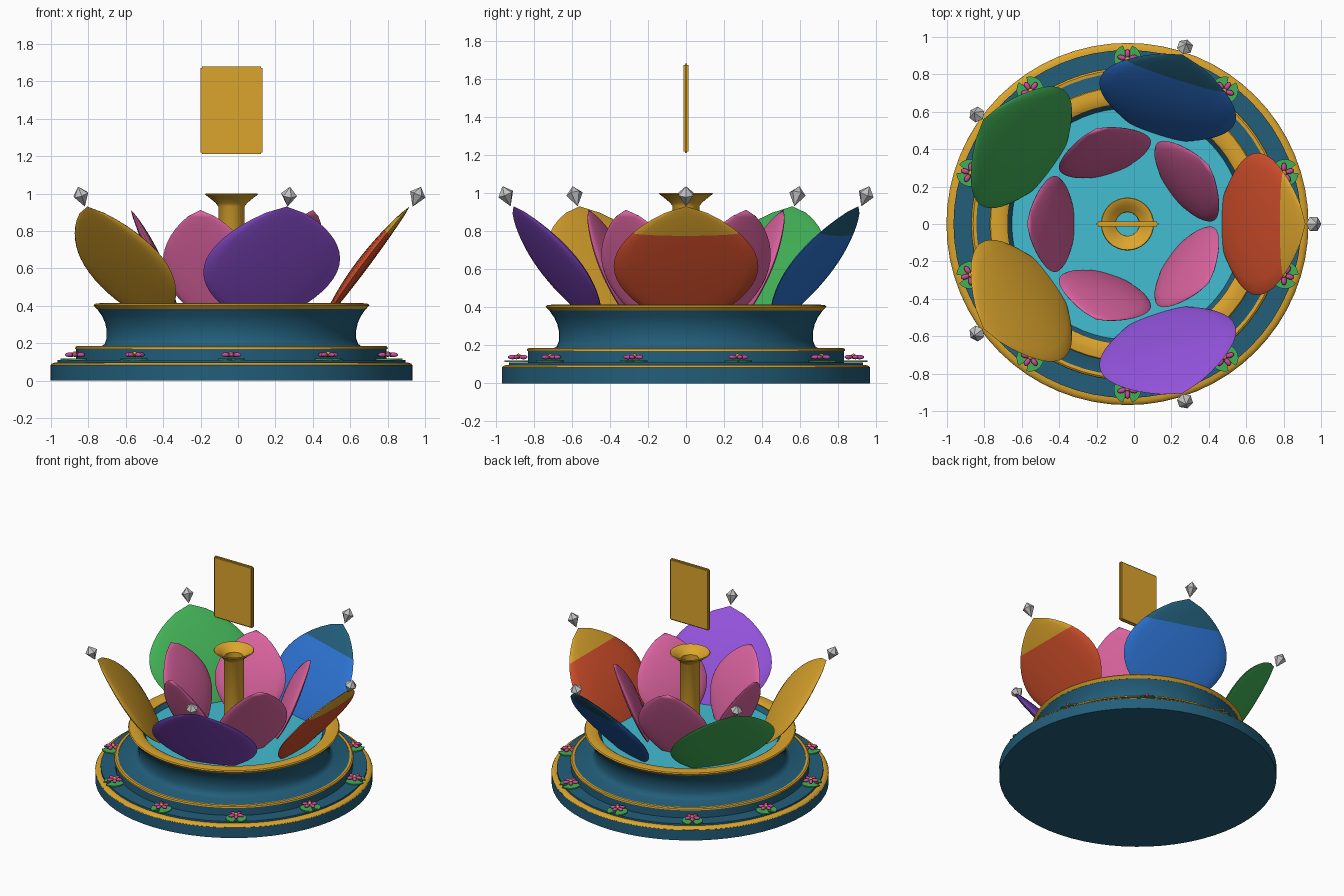
import bpy, bmesh, math
from mathutils import Vector, Matrix

if "Cube" in bpy.data.objects:
    bpy.data.objects.remove(bpy.data.objects["Cube"])

CX = -0.035  # axis of the fountain
AXIS = Matrix.Translation((CX, 0, 0))


def material(name, *rgb):
    lin = [((c / 255 + 0.055) / 1.055) ** 2.4 for c in rgb] + [1]
    m = bpy.data.materials.new(name)
    m.use_nodes = True
    m.diffuse_color = lin
    m.node_tree.nodes["Principled BSDF"].inputs["Base Color"].default_value = lin
    return m


teal = material("deep teal", 34, 94, 122)
gold = material("gold", 220, 165, 45)
water_blue = material("water cyan", 66, 190, 210)
red = material("orange red", 212, 80, 44)
blue = material("blue", 45, 115, 210)
green = material("green", 66, 176, 86)
purple = material("purple", 146, 82, 218)
pink = material("pink", 220, 100, 160)
silver = material("silver", 195, 195, 195)
magenta = material("magenta", 205, 75, 155)


def finish(name, bm, mats, matrix=AXIS, angle=40):
    """Turn a bmesh into an object; angle 0 keeps it flat shaded."""
    bmesh.ops.remove_doubles(bm, verts=bm.verts, dist=1e-5)
    bmesh.ops.recalc_face_normals(bm, faces=bm.faces)
    me = bpy.data.meshes.new(name)
    bm.to_mesh(me)
    bm.free()
    for m in mats:
        me.materials.append(m)
    ob = bpy.data.objects.new(name, me)
    bpy.context.collection.objects.link(ob)
    ob.matrix_world = matrix
    if angle:
        bpy.ops.object.select_all(action='DESELECT')
        ob.select_set(True)
        bpy.context.view_layer.objects.active = ob
        bpy.ops.object.shade_smooth_by_angle(angle=math.radians(angle))
    return ob


def skin(rings, wrap=False, split=None):
    """Join closed rings of points; faces from ring number split on use slot 1."""
    bm = bmesh.new()
    rows = [[bm.verts.new(p) for p in ring] for ring in rings]
    pairs = list(zip(rows, rows[1:])) + ([(rows[-1], rows[0])] if wrap else [])
    for i, (a, b) in enumerate(pairs):
        for j in range(len(a)):
            k = (j + 1) % len(a)
            f = bm.faces.new((a[j], a[k], b[k], b[j]))
            f.material_index = int(split is not None and i >= split)
    return bm


def lathe(name, profile, mat, wrap=False, n=64):
    turn = [math.tau * j / n for j in range(n)]
    rings = [[(r * math.cos(a), r * math.sin(a), z) for a in turn] for r, z in profile]
    return finish(name, skin(rings, wrap), [mat])


# Stepped base, concave neck and basin wall
lathe("basin_body", [
    (0, 0), (0.967, 0), (0.967, 0.082), (0.93, 0.09), (0.93, 0.11), (0.83, 0.11),
    (0.83, 0.175), (0.81, 0.18), (0.7, 0.18), (0.678, 0.195), (0.667, 0.225),
    (0.667, 0.27), (0.676, 0.31), (0.692, 0.345), (0.72, 0.385), (0.66, 0.39),
    (0.645, 0.395), (0.615, 0.355), (0, 0.34)], teal)
lathe("basin_rim", [(0.72, 0.383), (0.738, 0.402), (0.732, 0.41), (0.7, 0.414),
                    (0.66, 0.412), (0.64, 0.4), (0.645, 0.385)], gold, True)
lathe("base_trim", [(0.968, 0.08), (0.962, 0.09), (0.945, 0.096), (0.928, 0.097),
                    (0.928, 0.08)], gold, True)
lathe("step_trim", [(0.836, 0.17), (0.834, 0.18), (0.825, 0.186), (0.808, 0.184),
                    (0.808, 0.17)], gold, True)
lathe("water", [(0, 0.35), (0.618, 0.35), (0.618, 0.364), (0, 0.364)], water_blue)

# Hollow central spout with a flared lip
lathe("spout", [(0.07, 0.35), (0.07, 0.93), (0.085, 0.95), (0.115, 0.975),
                (0.142, 0.995), (0.138, 1.0), (0.128, 0.998), (0.095, 0.975),
                (0.064, 0.95), (0.062, 0.35)], gold, True, 32)

# Floating panel
bm = bmesh.new()
bmesh.ops.create_cube(bm, size=1, matrix=Matrix.Translation((0, 0, 1.445))
                      @ Matrix.Diagonal((0.33, 0.028, 0.47, 1)))
bmesh.ops.bevel(bm, geom=bm.edges, offset=0.008, segments=2, affect='EDGES')
finish("floating_panel", bm, [gold])


def petal(name, angle, r0, r1, top, width, mats):
    """Lens-shaped leaf leaning outwards along a slightly bowed spine."""
    steps, sides, low = 18, 20, 0.3

    def spine(t):
        return Vector((r0 + (r1 - r0) * t - 0.08 * t * (1 - t), 0, low + (top - low) * t))

    rings = []
    for i in range(steps + 1):
        t = i / steps
        along = spine(t + 0.01) - spine(t - 0.01)
        normal = Vector((along.z, 0, -along.x)).normalized()
        swell = max(math.sin(math.pi * t), 0) ** 0.7
        rings.append([spine(t) + Vector((0, width * swell * math.cos(a), 0))
                      + normal * 0.033 * swell * math.sin(a)
                      for a in (math.tau * j / sides for j in range(sides))])
    split = 14 if len(mats) > 1 else None
    finish(name, skin(rings, split=split), mats,
           AXIS @ Matrix.Rotation(angle, 4, 'Z'), 60)


# Five coloured outer petals with gems, five pink inner petals between them
outer = [[red, gold], [blue, teal], [green], [gold], [purple]]
for k, mats in enumerate(outer):
    a = math.tau * k / 5
    petal(f"outer_petal_{k + 1}", a, 0.48, 0.952, 0.93, 0.38, mats)
    petal(f"inner_petal_{k + 1}", a + math.pi / 5, 0.28, 0.538, 0.912, 0.257, [pink])
    bm = skin([[(r * math.cos(math.tau * j / 6), r * math.sin(math.tau * j / 6), z)
                for j in range(6)] for r, z in ((0, -0.06), (0.044, 0.01), (0, 0.055))])
    finish(f"gem_{k + 1}", bm, [silver], AXIS @ Matrix.Rotation(a, 4, 'Z')
           @ Matrix.Translation((0.992, 0, 0.985)) @ Matrix.Rotation(0.4, 4, 'Y'), 0)

# Ten water lilies on the lower step
for k in range(10):
    place = (AXIS @ Matrix.Rotation(math.tau * (k + 0.5) / 10, 4, 'Z')
             @ Matrix.Translation((0.88, 0, 0)))
    # Notched pad
    bm = bmesh.new()
    rim = [math.radians(20 + 320 * j / 20) for j in range(21)]
    pad = bm.faces.new([bm.verts.new((0.02, 0, 0.111))] + [
        bm.verts.new((0.005 + 0.073 * math.cos(a), 0.073 * math.sin(a), 0.111)) for a in rim])
    ext = bmesh.ops.extrude_face_region(bm, geom=[pad])["geom"]
    bmesh.ops.translate(bm, vec=(0, 0, 0.008),
                        verts=[v for v in ext if isinstance(v, bmesh.types.BMVert)])
    finish(f"lily_pad_{k + 1}", bm, [green], place)
    # Blossom petals around a golden heart
    bm = bmesh.new()
    for j in range(5):
        bmesh.ops.create_uvsphere(
            bm, u_segments=12, v_segments=8, radius=1,
            matrix=Matrix.Rotation(math.tau * j / 5, 4, 'Z')
            @ Matrix.Translation((0.032, 0, 0.138)) @ Matrix.Diagonal((0.024, 0.014, 0.012, 1)))
    finish(f"lily_blossom_{k + 1}", bm, [magenta], place, 60)
    bm = bmesh.new()
    bmesh.ops.create_uvsphere(bm, u_segments=12, v_segments=8, radius=0.014,
                              matrix=Matrix.Translation((0, 0, 0.142)))
    finish(f"lily_heart_{k + 1}", bm, [gold], place, 60)
